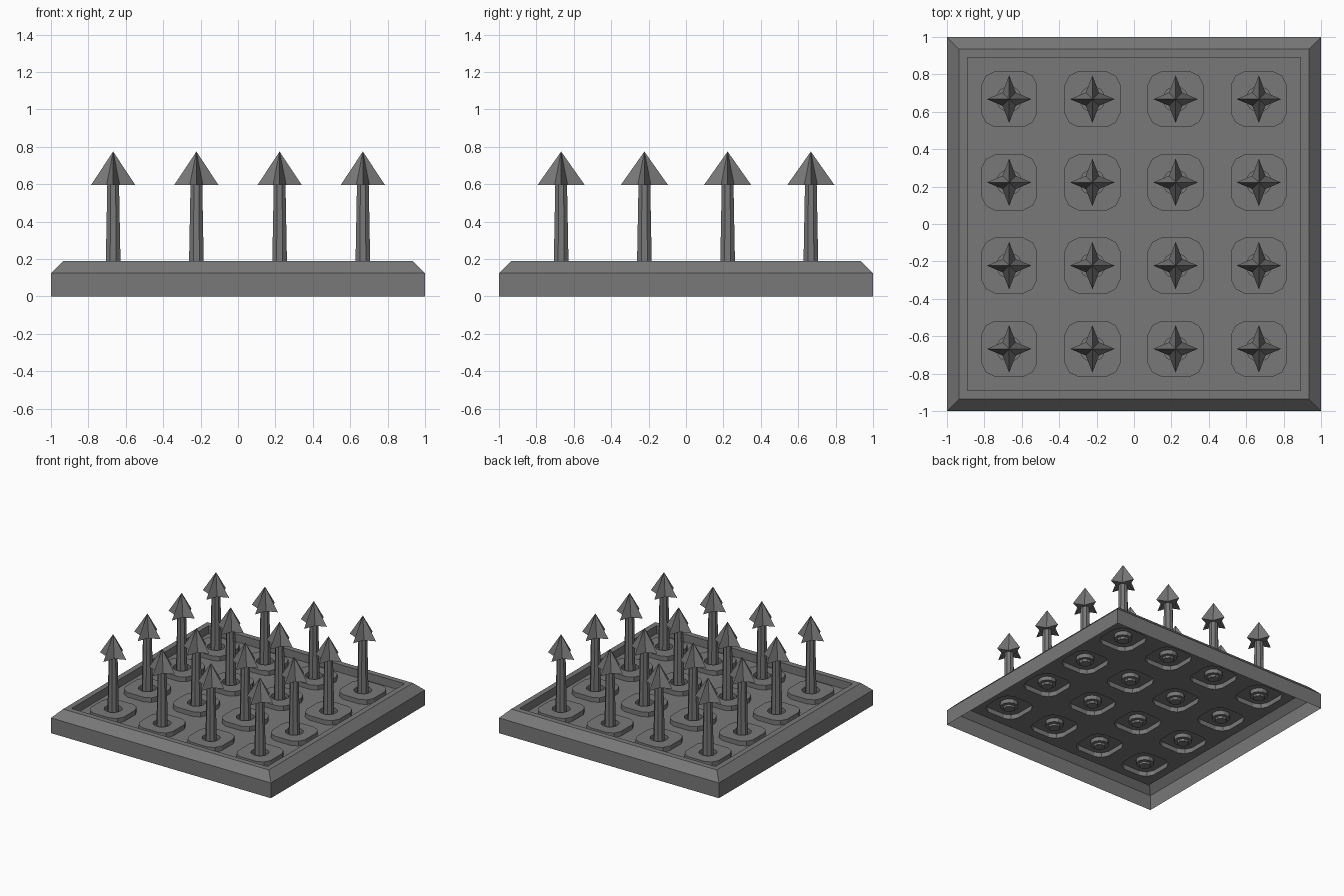
import bpy, bmesh, math

if "Cube" in bpy.data.objects:
    bpy.data.objects.remove(bpy.data.objects["Cube"])

metal = bpy.data.materials.new("dark grey metal")
metal.diffuse_color = (0.19, 0.19, 0.19, 1)
metal.use_nodes = True
metal.node_tree.nodes["Principled BSDF"].inputs["Base Color"].default_value = metal.diffuse_color


def loft(bm, rings, cap_bottom=False, apex=None):
    """Skin a list of equal-length point rings, flat faced."""
    loops = [[bm.verts.new(p) for p in ring] for ring in rings]
    n = len(loops[0])
    for a, b in zip(loops, loops[1:]):
        for i in range(n):
            j = (i + 1) % n
            bm.faces.new((a[i], a[j], b[j], b[i]))
    if cap_bottom:
        bm.faces.new(loops[0][::-1])
    if apex:
        tip = bm.verts.new(apex)
        for i in range(n):
            bm.faces.new((loops[-1][i], loops[-1][(i + 1) % n], tip))


def finish(bm, name):
    bmesh.ops.remove_doubles(bm, verts=bm.verts, dist=0.0005)
    mesh = bpy.data.meshes.new(name)
    bm.to_mesh(mesh)
    bm.free()
    mesh.materials.append(metal)
    obj = bpy.data.objects.new(name, mesh)
    bpy.context.collection.objects.link(obj)
    return obj


def square(r, z):
    return [(r, -r, z), (r, r, z), (-r, r, z), (-r, -r, z)]


def circle(x, y, r, z, n, turn=0.0):
    return [(x + r * math.cos(turn + math.tau * i / n),
             y + r * math.sin(turn + math.tau * i / n), z) for i in range(n)]


def rounded(x, y, r, corner, z):
    """Twelve-point square: two points per side plus one per corner."""
    pts = []
    for q in range(4):
        c, s = round(math.cos(q * math.pi / 2)), round(math.sin(q * math.pi / 2))
        for px, py in ((r, r / 2), (corner, corner), (r / 2, r)):
            pts.append((x + c * px - s * py, y + s * px + c * py, z))
    return pts


FLOOR, PAD, RIM, CELL = 0.125, 0.163, 0.19, 0.2225
centres = [CELL * k for k in (-3, -1, 1, 3)]

# Hollow outer frame with bevelled rim
bm = bmesh.new()
loft(bm, [square(1, 0), square(1, 0.125), square(0.935, RIM),
          square(0.89, RIM), square(0.89, FLOOR)])
finish(bm, "frame")

# Recessed floor: each cell has a raised pad with a socket
bm = bmesh.new()
for x in centres:
    for y in centres:
        loft(bm, [rounded(x, y, CELL, CELL, FLOOR),
                  rounded(x, y, 0.15, 0.125, FLOOR),
                  rounded(x, y, 0.15, 0.125, PAD),
                  circle(x, y, 0.068, PAD, 12, math.radians(15)),
                  circle(x, y, 0.068, 0.13, 12, math.radians(15)),
                  circle(x, y, 0.04, 0.13, 12, math.radians(15))])
finish(bm, "floor_with_sockets")

# Spikes: tapered shaft and four-pointed barbed head
shafts, heads = bmesh.new(), bmesh.new()
for x in centres:
    for y in centres:
        loft(shafts, [circle(x, y, 0.044, 0.11, 8, math.pi / 8),
                      circle(x, y, 0.034, 0.6, 8, math.pi / 8)], cap_bottom=True)
        star = []
        for i in range(8):
            a = i * math.pi / 4
            rx, ry = (0.05, 0.05) if i % 2 else (0.119, 0.127)
            star.append((x + rx * math.cos(a), y + ry * math.sin(a), 0.595))
        loft(heads, [star], cap_bottom=True, apex=(x, y, 0.775))
finish(shafts, "spike_shafts")
finish(heads, "spike_heads")
